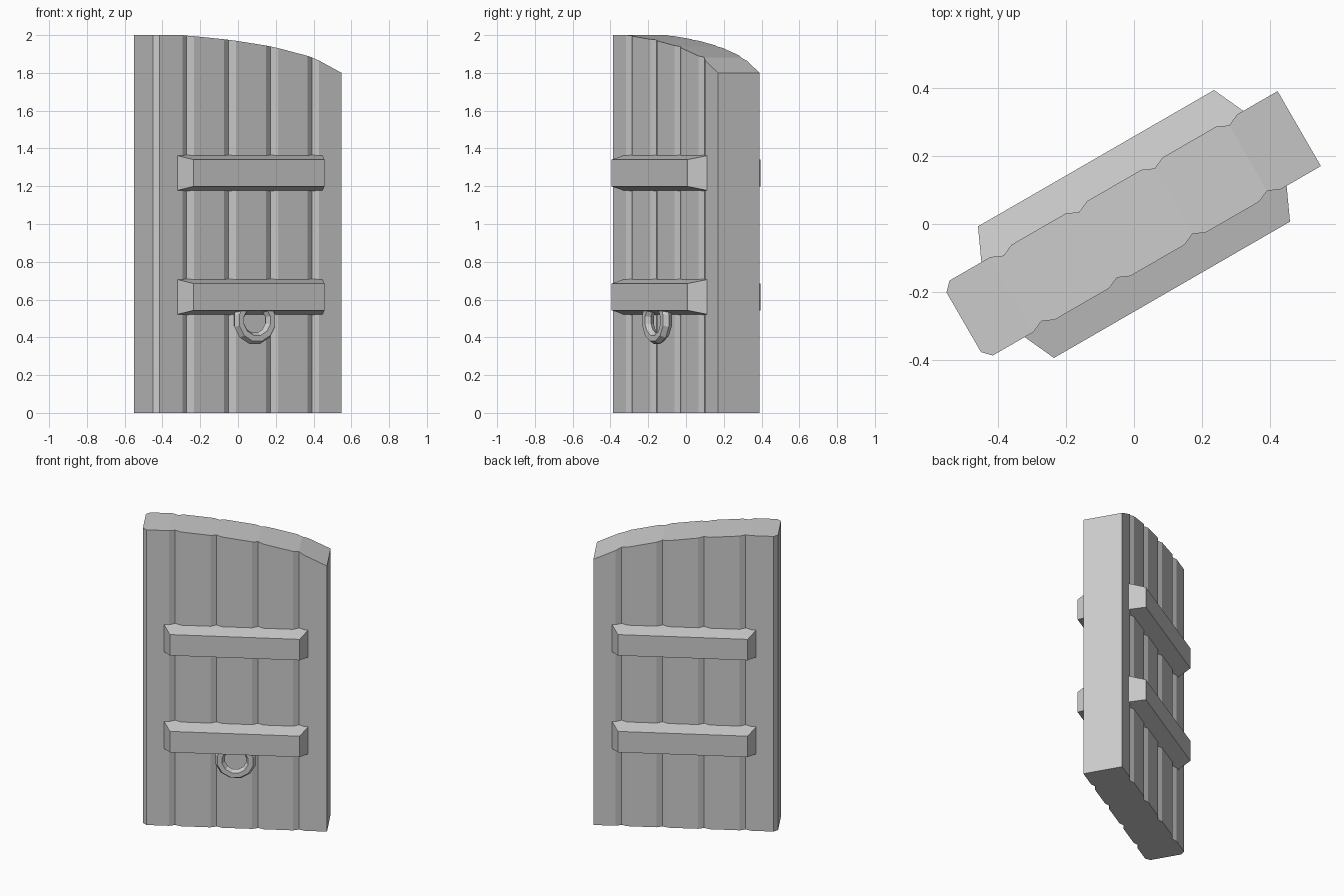
import bpy, bmesh
from math import radians
from mathutils import Matrix

if "Cube" in bpy.data.objects:
    bpy.data.objects.remove(bpy.data.objects["Cube"])

TURN = Matrix.Rotation(radians(30), 4, 'Z')   # whole door stands turned by 30 degrees


def finish(name, bm):
    bmesh.ops.recalc_face_normals(bm, faces=bm.faces)
    bm.transform(TURN)
    mesh = bpy.data.meshes.new(name)
    bm.to_mesh(mesh)
    bm.free()
    obj = bpy.data.objects.new(name, mesh)
    bpy.context.collection.objects.link(obj)
    return obj


# Door slab: planks separated by V grooves, with a top that curves down to the right
HALF, DEPTH, GROOVE = 0.127, 0.016, 0.036
TOP = [(-0.58, 2.0), (-0.41, 2.0), (-0.122, 1.975), (0.134, 1.94), (0.387, 1.882), (0.56, 1.8)]


def top_z(u):
    for (u0, z0), (u1, z1) in zip(TOP, TOP[1:]):
        if u <= u1:
            return z0 + (z1 - z0) * (u - u0) / (u1 - u0)
    return TOP[-1][1]


stations = [(-0.577, 0.101), (-0.552, HALF)]
for c in (-0.378, -0.122, 0.134, 0.387):
    stations += [(c - GROOVE, HALF), (c, HALF - DEPTH), (c + GROOVE, HALF)]
stations.append((0.56, HALF))

bm = bmesh.new()
rings = [[bm.verts.new(p) for p in ((u, -v, 0), (u, -v, top_z(u)), (u, v, top_z(u)), (u, v, 0))]
         for u, v in stations]
for a, b in zip(rings, rings[1:]):
    for i in range(4):
        j = (i + 1) % 4
        bm.faces.new((a[i], a[j], b[j], b[i]))
bm.faces.new(rings[0])
bm.faces.new(rings[-1])
finish("plank_door", bm)


# Cross braces: bevelled bars, two on each face
def brace(name, side, z):
    bm = bmesh.new()
    loops = []
    for v, hu, hz in ((0.105, 0.454, 0.097), (0.223, 0.4, 0.071)):
        loops.append([bm.verts.new((sx * hu, side * v, z + sz * hz))
                      for sx, sz in ((-1, -1), (1, -1), (1, 1), (-1, 1))])
    base, face = loops
    for i in range(4):
        j = (i + 1) % 4
        bm.faces.new((base[i], base[j], face[j], face[i]))
    bm.faces.new(base)
    bm.faces.new(face)
    finish(name, bm)


for label, side in (("front", -1), ("back", 1)):
    for level, z in (("lower", 0.614), ("upper", 1.27)):
        brace(f"{label}_{level}_brace", side, z)

# Ring handle hanging from the lower front brace
bpy.ops.mesh.primitive_torus_add(major_segments=12, minor_segments=6,
                                 major_radius=0.098, minor_radius=0.031)
ring = bpy.context.object
ring.name = "ring_handle"
ring.data.transform(TURN @ Matrix.Translation((0, -0.177, 0.49))
                    @ Matrix.Rotation(radians(90), 4, 'X') @ Matrix.Rotation(radians(15), 4, 'Z'))
